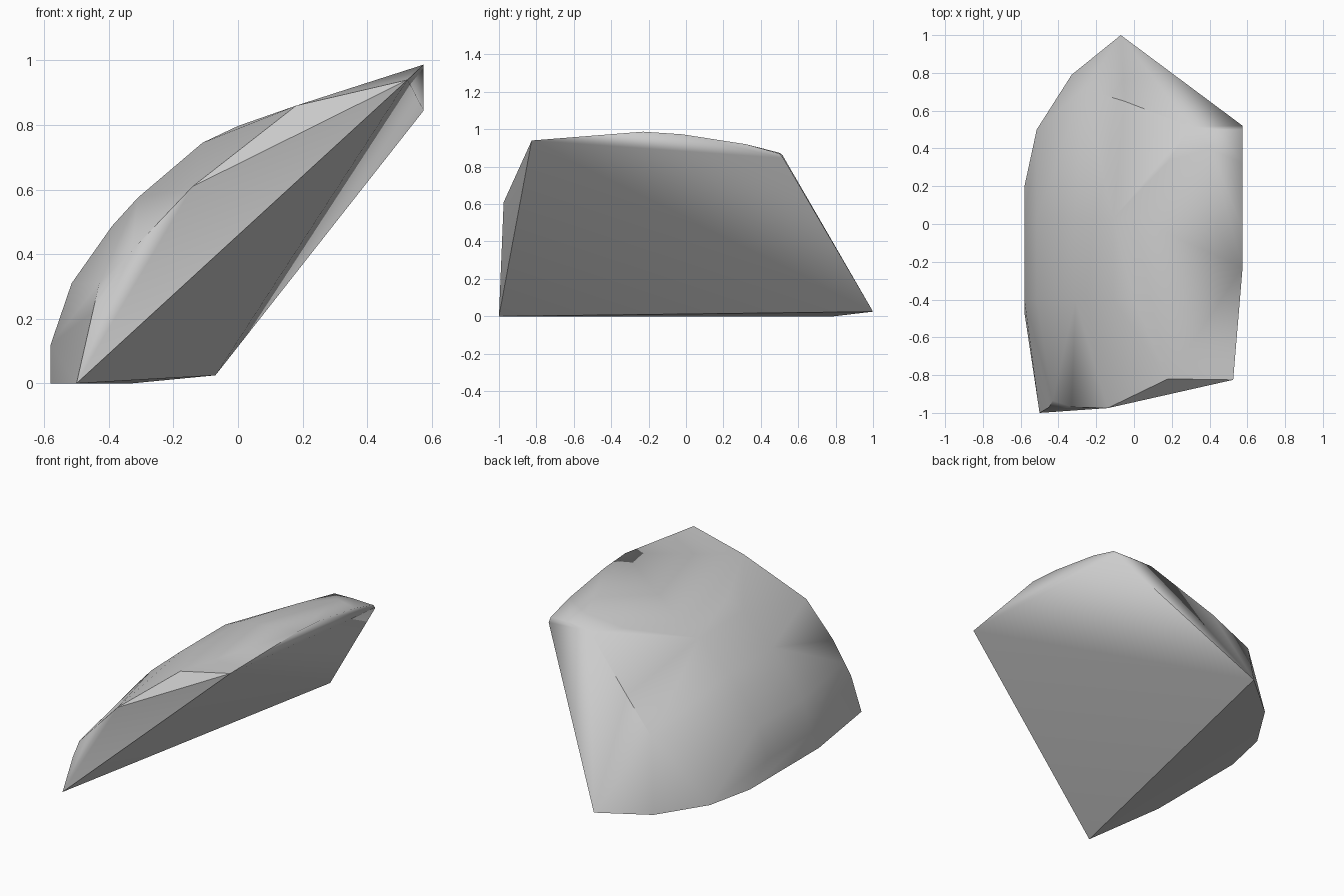
import bpy
import bmesh
from math import radians

default_cube = bpy.data.objects.get("Cube")
if default_cube:
    bpy.data.objects.remove(default_cube, do_unlink=True)


def make_material(name, colour):
    material = bpy.data.materials.new(name)
    material.use_nodes = True
    material.diffuse_color = colour
    shader = next(n for n in material.node_tree.nodes if n.type == "BSDF_PRINCIPLED")
    shader.inputs["Base Color"].default_value = colour
    return material


# Four corners of the broken, slanted underside
front_foot = (-0.5, -1, 0)
front_tip = (0.525, -0.825, 0.94)
back_tip = (0.575, 0.52, 0.845)
back_foot = (-0.07, 1, 0.025)
corners = [front_foot, front_tip, back_tip, back_foot]

# Outline that rests on the ground, as x and y
ground_outline = [(-0.33, 0.79), (-0.515, 0.5), (-0.58, 0.2), (-0.58, -0.47)]
ground_rim = [(x, y, 0) for x, y in ground_outline]

# Upper rim along the high side, as y and z
upper_outline = [(0.5, 0.87), (0.32, 0.92), (-0.02, 0.973), (-0.23, 0.987)]
upper_rim = [(0.575, y, z) for y, z in upper_outline]

# Chipped edges at the front and the back
front_edge = [(-0.45, -0.97, 0.22), (-0.43, -0.935, 0.31),
              (-0.33, -0.968, 0.41), (-0.14, -0.975, 0.61), (0.18, -0.82, 0.86)]
back_edge = [(-0.265, 0.715, 0.435), (-0.05, 0.65, 0.61),
             (0.3, 0.515, 0.863), (0.44, 0.5, 0.874)]

# Domed crown: one x and z profile swept between two ribs
crown_profile = [(-0.58, 0.12), (-0.515, 0.31), (-0.39, 0.487),
                 (-0.31, 0.575), (-0.11, 0.745), (0, 0.797)]
crown = [(x, y, z) for x, z in crown_profile for y in (-0.4, 0.03)]
crown += [(0.18, 0.33, 0.84), (0.4, 0.4, 0.9)]

# Wrap the profiles in one solid shell
bm = bmesh.new()
for point in corners + ground_rim + upper_rim + front_edge + back_edge + crown:
    bm.verts.new(point)
hull = bmesh.ops.convex_hull(bm, input=bm.verts[:])
unused = {v for v in hull["geom_interior"] + hull["geom_unused"]
          if isinstance(v, bmesh.types.BMVert) and v.is_valid}
bmesh.ops.delete(bm, geom=list(unused), context="VERTS")
bmesh.ops.recalc_face_normals(bm, faces=bm.faces[:])

mesh = bpy.data.meshes.new("rock_shard")
bm.to_mesh(mesh)
bm.free()
shard = bpy.data.objects.new("rock_shard", mesh)
bpy.context.collection.objects.link(shard)
mesh.materials.append(make_material("stone grey", (0.6, 0.6, 0.6, 1)))

# Smooth dome with crisp broken edges
bpy.ops.object.select_all(action="DESELECT")
shard.select_set(True)
bpy.context.view_layer.objects.active = shard
bpy.ops.object.shade_smooth_by_angle(angle=radians(35))

# Soften the upper rim where it rolls over the high side
for edge in mesh.edges:
    if all(mesh.vertices[i].co.x > 0.57 for i in edge.vertices):
        edge.use_edge_sharp = False
